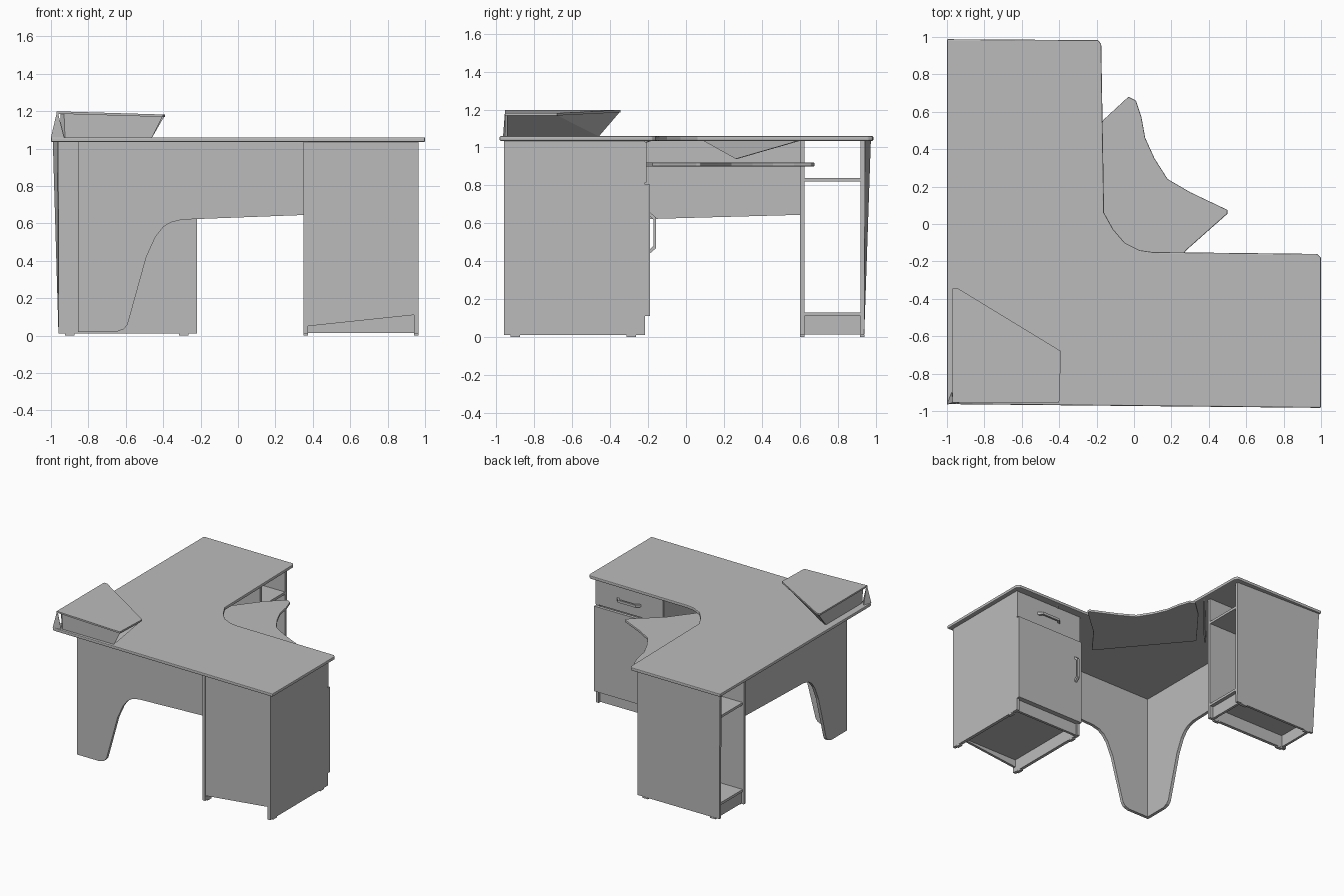
import bpy, bmesh
from mathutils import Vector

cube = bpy.data.objects.get("Cube")
if cube:
    bpy.data.objects.remove(cube)

grey = bpy.data.materials.new("light grey")
grey.use_nodes = True
grey.diffuse_color = (0.5, 0.5, 0.5, 1)
grey.node_tree.nodes["Principled BSDF"].inputs["Base Color"].default_value = (0.5, 0.5, 0.5, 1)


def loft(name, lower, upper):
    """Solid between two loops with the same number of points."""
    bm = bmesh.new()
    a = [bm.verts.new(p) for p in lower]
    b = [bm.verts.new(p) for p in upper]
    bm.faces.new(a)
    bm.faces.new(b)
    for i in range(len(a)):
        j = (i + 1) % len(a)
        bm.faces.new((a[i], a[j], b[j], b[i]))
    bmesh.ops.recalc_face_normals(bm, faces=bm.faces)
    mesh = bpy.data.meshes.new(name)
    bm.to_mesh(mesh)
    bm.free()
    mesh.materials.append(grey)
    obj = bpy.data.objects.new(name, mesh)
    bpy.context.collection.objects.link(obj)
    return obj


def extrude(name, points, vector):
    return loft(name, points, [Vector(p) + Vector(vector) for p in points])


def slab(name, outline, z0, z1):
    return extrude(name, [(x, y, z0) for x, y in outline], (0, 0, z1 - z0))


def box(name, x0, x1, y0, y1, z0, z1):
    return slab(name, [(x0, y0), (x1, y0), (x1, y1), (x0, y1)], z0, z1)


def swap(points):
    """Mirror across the diagonal of the corner desk."""
    return [(y, x, z) for x, y, z in points]


def bevel(obj, width, segments=2):
    mod = obj.modifiers.new("soft_edge", "BEVEL")
    mod.width, mod.segments = width, segments


TOP = 1.035

# L-shaped worktop with a curved inner corner
worktop = slab("worktop", [
    (-1, -.963), (1, -.983), (1, -.18), (.98, -.16), (.1, -.15), (.03, -.14),
    (-.05, -.1), (-.11, -.03), (-.16, .06), (-.175, .96), (-.19, .983), (-1, .988)],
    TOP, 1.06)
bevel(worktop, .006)

# Arched modesty panels set in from the edges, meeting at a corner leg
arch = [(-.855, TOP), (.36, TOP), (.36, .645), (-.3, .62), (-.36, .605), (-.4, .58),
        (-.44, .53), (-.49, .42), (-.59, .06), (-.61, .035), (-.65, .02), (-.855, .02)]
front = [(x, -.855, z) for x, z in arch]
extrude("front_modesty_panel", front, (0, .025, 0))
side = [(y, .61 if x > .3 else x, z) for y, x, z in swap(front)]
side = [(x, .61 if y > .3 else y, z) for x, y, z in swap(front)]
extrude("side_modesty_panel", side, (.025, 0, 0))

# Drawer cabinet
for name, x in (("inner", .35), ("outer", .94)):
    box("drawer_cabinet_%s_side" % name, x, x + .025, -.96, -.215, .01, TOP)
extrude("drawer_cabinet_back",
        [(.37, -.955, .05), (.94, -.955, .11), (.94, -.955, TOP), (.37, -.955, TOP)], (0, .02, 0))
box("drawer_cabinet_floor", .37, .945, -.94, -.215, .11, .13)
box("drawer_cabinet_plinth", .37, .945, -.25, -.23, .015, .11)
box("cabinet_door", .352, .963, -.215, -.19, .11, .805)
box("drawer_front", .352, .963, -.225, -.208, .815, 1.03)
handle = [(-.11, 0), (-.08, .035), (.08, .035), (.11, 0), (.09, 0), (.07, .02), (-.07, .02), (-.09, 0)]
extrude("drawer_handle", [(.66 + u, -.209 + v, .9) for u, v in handle], (0, 0, .02))
extrude("door_handle", [(.4, -.192 + v, .55 + u) for u, v in handle], (.02, 0, 0))

# Open shelf cabinet, see-through along x
box("shelf_cabinet_inner_side", -.96, -.22, .6, .625, .01, TOP)
loft("shelf_cabinet_outer_side",
     [(-.96, .92, .01), (-.22, .92, .01), (-.22, .94, .01), (-.96, .94, .01)],
     [(-.965, .92, TOP), (-.22, .92, TOP), (-.22, .945, TOP), (-.99, .975, TOP)])
box("upper_shelf", -.95, -.22, .62, .925, .82, .84)
box("shelf_cabinet_floor", -.95, -.22, .62, .925, .11, .13)
for name, x in (("inner", -.27), ("outer", -.94)):
    box("shelf_plinth_%s" % name, x, x + .02, .62, .925, .015, .11)

# Glides under the cabinet sides
for across in (.362, .952):
    for along in (-.9, -.29):
        box("drawer_cabinet_glide", across - .012, across + .012, along - .025, along + .025, 0, .012)
for across in (.612, .93):
    for along in (-.9, -.29):
        box("shelf_cabinet_glide", along - .025, along + .025, across - .012, across + .012, 0, .012)

# Keyboard tray set diagonally, with its two hanging rails
tray = slab("keyboard_tray", [
    (.11, -.36), (.28, -.14), (.5, .055), (.5, .075), (.3, .17), (.18, .24), (.11, .35),
    (.06, .46), (.04, .57), (.01, .66), (-.03, .68), (-.16, .56), (-.4, .25)], .9, .92)
bevel(tray, .005)
rail = [(-.19, .6, TOP), (-.62, .1, TOP), (-.47, .27, .94)]
extrude("left_tray_rail", rail, (.008, -.008, 0))
extrude("right_tray_rail", swap(rail), (-.008, .008, 0))

# Raised corner stand: gently tilted plate on an outward-flaring base
plate = [(-.97, -.955), (-.4, -.955), (-.39, -.68), (-.94, -.345), (-.97, -.345)]
extrude("stand_plate", [(x, y, 1.186 - .03 * (x + .97)) for x, y in plate], (0, 0, .013))
foot = [(-.925, -.945), (-.46, -.945), (-.93, -.46), (-.945, -.46), (-.945, -.925)]
shoulder = [(-.93, -.945), (-.405, -.945), (-.395, -.68), (-.95, -.35), (-.95, -.93)]
loft("stand_base", [(x, y, 1.058) for x, y in foot],
     [(x, y, 1.187 - .03 * (x + .97)) for x, y in shoulder])
loft("stand_corner_post",
     [(-1, -.965, 1.06), (-.93, -.955, 1.06), (-.975, -.9, 1.06)],
     [(-.97, -.955, 1.188), (-.962, -.953, 1.188), (-.968, -.945, 1.188)])
